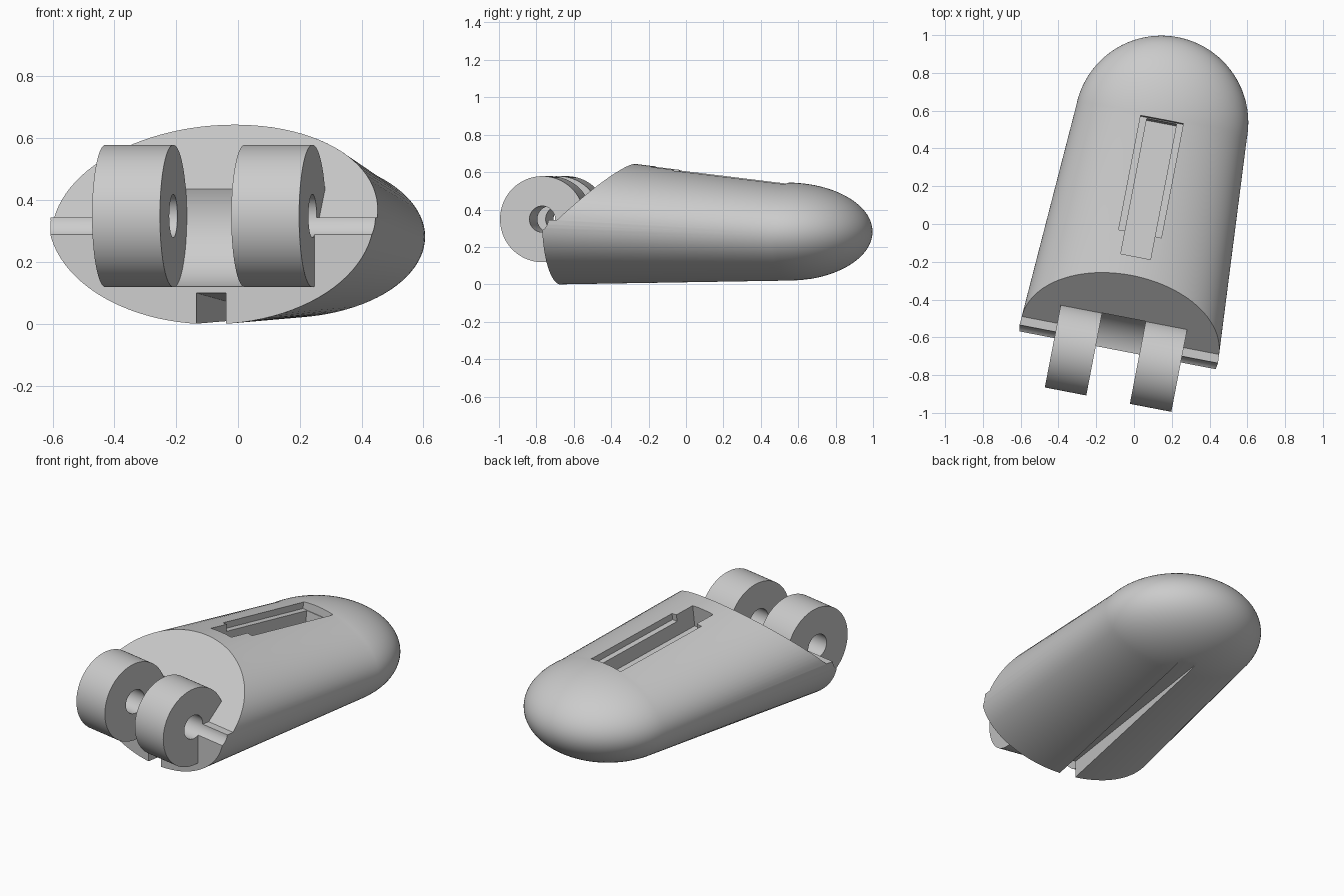
import bpy, bmesh, math
from mathutils import Matrix

if "Cube" in bpy.data.objects:
    bpy.data.objects.remove(bpy.data.objects["Cube"], do_unlink=True)

grey = bpy.data.materials.new("light_grey")
grey.use_nodes = True
colour = (0.6, 0.6, 0.6, 1)
grey.diffuse_color = colour
grey.node_tree.nodes["Principled BSDF"].inputs["Base Color"].default_value = colour

FRONT, REAR = -0.673, 0.555       # ends of the tapered shell
HINGE_Y, HINGE_Z = -0.709, 0.35   # hinge axis


def finish(name, bm):
    bmesh.ops.recalc_face_normals(bm, faces=bm.faces)
    mesh = bpy.data.meshes.new(name)
    bm.to_mesh(mesh)
    bm.free()
    mesh.materials.append(grey)
    ob = bpy.data.objects.new(name, mesh)
    bpy.context.collection.objects.link(ob)
    return ob


def prism(name, profile, half_width):
    """Extrude a (y, z) outline sideways."""
    bm = bmesh.new()
    face = bm.faces.new([bm.verts.new((-half_width, y, z)) for y, z in profile])
    out = bmesh.ops.extrude_face_region(bm, geom=[face])
    moved = [g for g in out["geom"] if isinstance(g, bmesh.types.BMVert)]
    bmesh.ops.translate(bm, verts=moved, vec=(2 * half_width, 0, 0))
    return finish(name, bm)


def barrel(name, radius, half_width, sides=96):
    """Cylinder around the hinge axis."""
    steps = [2 * math.pi * i / sides for i in range(sides)]
    outline = [(HINGE_Y + radius * math.cos(a), HINGE_Z + radius * math.sin(a)) for a in steps]
    return prism(name, outline, half_width)


def combine(target, tool, operation):
    mod = target.modifiers.new(operation, "BOOLEAN")
    mod.operation, mod.object, mod.solver = operation, tool, "EXACT"
    bpy.context.view_layer.update()
    graph = bpy.context.evaluated_depsgraph_get()
    mesh = bpy.data.meshes.new_from_object(target.evaluated_get(graph))
    target.modifiers.clear()
    target.data = mesh
    bpy.data.objects.remove(tool, do_unlink=True)


# Tapered elliptical shell with a rounded tip
bm = bmesh.new()
sections = [(FRONT, 0.537, 0.347, 0.347)]
for i in range(24):
    a = math.pi / 2 * i / 24
    c = math.cos(a)
    sections.append((REAR + 0.46 * math.sin(a), 0.46 * c, 0.263 * c, 0.283))
SIDES = 96
rings = []
for y, rx, rz, cz in sections:
    angles = [2 * math.pi * i / SIDES for i in range(SIDES)]
    rings.append([bm.verts.new((rx * math.cos(a), y, cz + rz * math.sin(a))) for a in angles])
for near, far in zip(rings, rings[1:]):
    for i in range(SIDES):
        j = (i + 1) % SIDES
        bm.faces.new((near[i], near[j], far[j], far[i]))
bm.faces.new(rings[0])
tip = bm.verts.new((0, REAR + 0.46, 0.283))
for i in range(SIDES):
    bm.faces.new((rings[-1][i], rings[-1][(i + 1) % SIDES], tip))
body = finish("fingertip_body", bm)

# Sloping front face above a flat ledge
slope = [(-1.0, 0.345), (-0.593, 0.345), (0.007, 0.902), (-1.0, 0.902)]
combine(body, prism("slope_cutter", slope, 0.8), "DIFFERENCE")

# Twin hinge knuckles, separated by a round clearance, with a pin bore
combine(body, barrel("knuckles", 0.23, 0.341), "UNION")
combine(body, barrel("gap_cutter", 0.2315, 0.1175), "DIFFERENCE")
combine(body, barrel("bore_cutter", 0.07, 0.8, 64), "DIFFERENCE")

# Tapering cord groove underneath
groove = [(-0.9, -0.1), (-0.9, 0.113), (0.68, 0.03), (0.68, -0.1)]
combine(body, prism("groove_cutter", groove, 0.0485), "DIFFERENCE")


# Stepped pocket on top, square to the sloping upper surface
def pocket(name, start, end, depth, half_width):
    def point(y, d):
        return (y - 0.12 * d, 0.612 - 0.12 * y - d)
    corners = [point(start, depth), point(end, depth), point(end, -0.2), point(start, -0.2)]
    combine(body, prism(name, corners, half_width), "DIFFERENCE")


pocket("ledge_cutter", -0.044, 0.572, 0.045, 0.115)
pocket("slot_cutter", -0.168, 0.567, 0.13, 0.08)

# Turn to the final heading
body.data.transform(Matrix.Rotation(math.radians(-10.9), 4, "Z") @ Matrix.Translation((0.041, 0, 0)))
lowest = min(v.co.z for v in body.data.vertices)
body.data.transform(Matrix.Translation((0, 0, -lowest)))

bpy.ops.object.select_all(action="DESELECT")
body.select_set(True)
bpy.context.view_layer.objects.active = body
bpy.ops.object.shade_smooth_by_angle(angle=math.radians(30))
